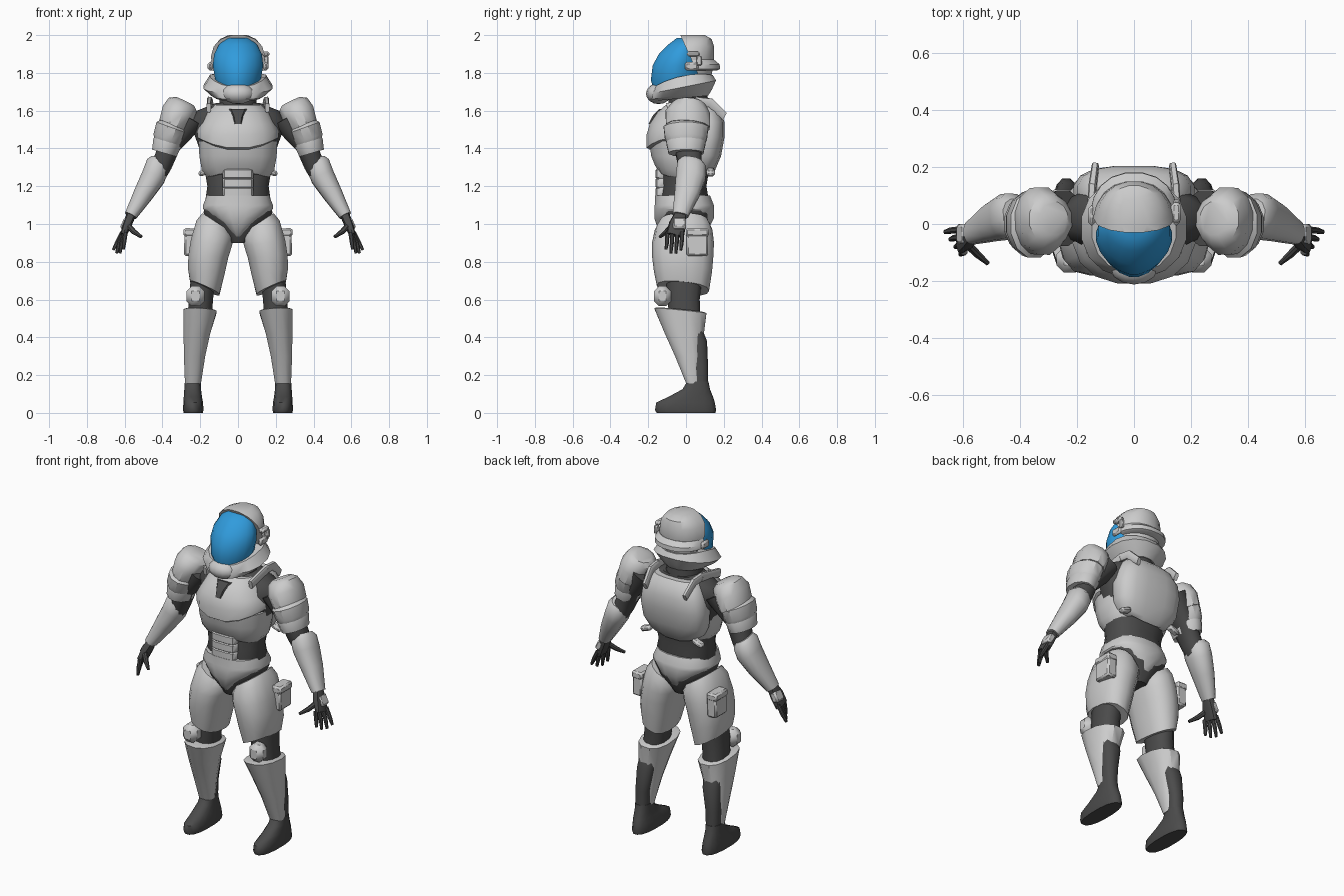
import bpy, bmesh, math
from mathutils import Vector


def material(name, rgb):
    m = bpy.data.materials.new(name)
    m.diffuse_color = (*rgb, 1)
    return m


DARK = material("dark_fabric", (0.07, 0.07, 0.07))
BLUE = material("blue_visor", (0.03, 0.33, 0.72))


def finish(bm, name, mat=None, mirror=False, bevel=0, angle=38):
    bmesh.ops.recalc_face_normals(bm, faces=bm.faces)
    me = bpy.data.meshes.new(name)
    bm.to_mesh(me)
    bm.free()
    ob = bpy.data.objects.new(name, me)
    bpy.context.collection.objects.link(ob)
    if mat:
        me.materials.append(mat)
    if bevel:
        b = ob.modifiers.new("bevel", "BEVEL")
        b.width, b.segments = bevel, 1
    if mirror:
        m = ob.modifiers.new("mirror", "MIRROR")
        m.use_mirror_merge = False
    bpy.ops.object.select_all(action="DESELECT")
    ob.select_set(True)
    bpy.context.view_layer.objects.active = ob
    bpy.ops.object.shade_smooth_by_angle(angle=math.radians(angle))
    return ob


def skin(name, loops, cut=None, **kw):
    bm = bmesh.new()
    rows = [[bm.verts.new(p) for p in lp] for lp in loops]
    n = len(rows[0])
    for a, b in zip(rows, rows[1:]):
        for i in range(n):
            j = (i + 1) % n
            bm.faces.new((a[i], a[j], b[j], b[i]))
    bm.faces.new(rows[0])
    bm.faces.new(rows[-1])
    if cut:
        bmesh.ops.bisect_plane(bm, geom=bm.verts[:] + bm.edges[:] + bm.faces[:],
                               plane_co=cut[0], plane_no=cut[1], clear_outer=True)
        bmesh.ops.holes_fill(bm, edges=[e for e in bm.edges if e.is_boundary])
    return finish(bm, name, **kw)


def oval(n, p):
    pts = []
    for i in range(n):
        a = 2 * math.pi * (i + 0.5) / n
        c, s = math.cos(a), math.sin(a)
        pts.append((math.copysign(abs(c) ** (2 / p), c), math.copysign(abs(s) ** (2 / p), s)))
    return pts


def stack(name, rings, n=16, p=2.4, **kw):
    """Level rings (z, x0, x1, y0, y1, slope in x, slope in y, rise at the sides)."""
    loops = []
    for z, x0, x1, y0, y1, *sl in rings:
        sx, sy, rise = (sl + [0, 0, 0])[:3]
        rx, ry = (x1 - x0) / 2, (y1 - y0) / 2
        loops.append([((x0 + x1) / 2 + u * rx, (y0 + y1) / 2 + v * ry,
                       z + sx * u * rx + sy * v * ry + rise * u * u) for u, v in oval(n, p)])
    return skin(name, loops, **kw)


def limb(name, rings, n=12, p=2.3, **kw):
    """Rings (x, y, z, rx, ry) set square to the line from first to last."""
    axis = (Vector(rings[0][:3]) - Vector(rings[-1][:3])).normalized()
    q = Vector((0, 0, 1)).rotation_difference(axis)
    return skin(name, [[Vector((x, y, z)) + q @ Vector((u * rx, v * ry, 0)) for u, v in oval(n, p)]
                       for x, y, z, rx, ry in rings], mirror=True, **kw)


def box(name, c, s, tilt=0, bevel=0.01, **kw):
    bm = bmesh.new()
    bmesh.ops.create_cube(bm, size=1)
    for v in bm.verts:
        x, y, z = (v.co[i] * s[i] for i in range(3))
        v.co = (c[0] + x * math.cos(tilt) + z * math.sin(tilt), c[1] + y,
                c[2] - x * math.sin(tilt) + z * math.cos(tilt))
    return finish(bm, name, bevel=bevel, **kw)


def ball(name, c, r, **kw):
    bm = bmesh.new()
    bmesh.ops.create_uvsphere(bm, u_segments=14, v_segments=8, radius=1)
    for v in bm.verts:
        v.co = [c[i] + v.co[i] * r[i] for i in range(3)]
    return finish(bm, name, **kw)


def sym(rings):
    return [(r[0], -r[1], r[1], *r[2:4], 0, *r[4:]) for r in rings]


# Helmet: visor, shell cut open at the front, rear brim, jaw guard
stack("visor", sym([(1.69, .10, -.165, .08), (1.76, .122, -.188, .08), (1.84, .135, -.178, .09),
                    (1.90, .128, -.145, .09), (1.95, .102, -.095, .08), (1.984, .06, -.05, .06)]),
      n=20, p=1.75, mat=BLUE)
face_cut = (Vector((0, -.03, 2.0)), Vector((0, -.91, -.41)))
stack("helmet_shell", sym([(1.72, .115, -.16, .12), (1.80, .138, -.19, .14), (1.88, .147, -.18, .15),
                           (1.94, .13, -.14, .15), (1.98, .095, -.08, .136), (2.0, .05, -.04, .10)]),
      n=20, p=2.2, cut=face_cut)
stack("helmet_brim", sym([(1.812, .145, -.16, .165), (1.82, .156, -.17, .182), (1.845, .156, -.17, .18),
                          (1.87, .14, -.15, .15)]), n=20, p=2.3, cut=face_cut)
stack("jaw_guard", sym([(1.665, .115, -.175, .12, .10), (1.685, .145, -.195, .14, .16),
                        (1.725, .187, -.19, .162, .2), (1.755, .15, -.17, .145, .2, .03)]), n=16, p=2.2)
ball("chin_guard", (0, -.145, 1.69), (.088, .067, .055))
box("helmet_lamp", (.148, .04, 1.90), (.035, .07, .028))
box("helmet_lamp_arm", (.15, .07, 1.865), (.022, .03, .05), bevel=.005)
box("ear_block", (.148, .03, 1.835), (.025, .07, .045), mirror=True)

# Undersuit body and neck
stack("undersuit_body", sym([(.90, .05, -.10, .08), (1.0, .15, -.145, .13), (1.06, .185, -.15, .135),
                             (1.2, .165, -.13, .11), (1.32, .185, -.13, .13), (1.42, .215, -.11, .14),
                             (1.54, .26, -.10, .14), (1.60, .22, -.07, .13), (1.64, .12, -.07, .12)]),
      mat=DARK)
stack("neck", sym([(1.58, .11, -.10, .13), (1.72, .09, -.09, .11)]), p=2, mat=DARK)

# Chest and back armour
stack("rib_plate", sym([(1.275, .165, -.145, .12, 0, -.03), (1.315, .195, -.168, .14, 0, -.03),
                        (1.36, .208, -.187, .16), (1.44, .212, -.198, .17)]))
stack("chest_plate", sym([(1.39, .205, -.195, .165, 0, .06), (1.40, .218, -.212, .175, 0, .06),
                          (1.47, .22, -.212, .18, 0, .025), (1.53, .20, -.195, .19), (1.59, .17, -.155, .17),
                          (1.63, .13, -.11, .14)]))
stack("back_plate", sym([(1.25, .15, .02, .13, 0, .03), (1.27, .175, .02, .15, 0, .03),
                         (1.36, .205, .0, .187), (1.46, .215, .0, .205), (1.54, .20, .0, .205),
                         (1.60, .17, .0, .182), (1.63, .14, .0, .155)]), p=2.8)
stack("collar_notch", [(1.53, -.02, .02, -.199, -.12), (1.57, -.028, .028, -.18, -.1),
                       (1.61, -.05, .05, -.142, -.05)], n=8, p=6, mat=DARK)
limb("shoulder_strap_front", [(.15, .07, 1.65, .014, .025), (.155, -.10, 1.615, .012, .025)], n=8, p=4)
limb("shoulder_strap_back", [(.15, .05, 1.65, .014, .025), (.145, .13, 1.642, .014, .025),
                             (.135, .205, 1.57, .012, .022)], n=8, p=4)
box("back_clip", (.175, .13, 1.275), (.07, .045, .03), tilt=.35, mirror=True)

# Abdomen plates
for i in range(3):
    z = 1.143 + i * .049
    stack("abdomen_plate", [(z, -.081, .081, -.157, -.03), (z + .005, -.084, .084, -.163, -.03),
                            (z + .044, -.084, .084, -.163, -.03), (z + .049, -.081, .081, -.157, -.03)],
          n=12, p=4)

# Pelvis armour
stack("pelvis_armour", sym([(.935, .03, -.12, .085), (.97, .065, -.15, .12), (1.03, .14, -.17, .15),
                            (1.08, .188, -.17, .152), (1.10, .188, -.168, .15), (1.15, .168, -.166, .13)]))

# Legs
stack("thigh_armour", [(1.01, .04, .19, -.14, .12, .65), (.97, .022, .222, -.165, .14, .5),
                       (.90, .03, .252, -.18, .148, .15), (.83, .05, .264, -.18, .145, .1),
                       (.75, .07, .268, -.17, .138, .2), (.66, .097, .255, -.155, .122, .45, -.1)],
      n=14, mirror=True)
stack("knee_joint", [(.74, .12, .25, -.11, .09), (.60, .13, .262, -.10, .075), (.48, .14, .27, -.09, .08)],
      n=12, mat=DARK, mirror=True)
box("knee_pad", (.225, -.125, .618), (.094, .09, .105), bevel=.026, mirror=True)
stack("shin_armour", [(.545, .12, .28, -.155, .10, .05, -.1), (.54, .11, .292, -.172, .112, .05, -.1),
                      (.42, .145, .29, -.115, .098), (.30, .172, .288, -.06, .09),
                      (.155, .195, .282, 0, .08)], n=12, mirror=True)
stack("calf", [(.45, .16, .275, 0, .085), (.38, .168, .278, 0, .113), (.25, .195, .28, .02, .118),
               (.13, .2, .278, .02, .118)], n=12, mat=DARK, mirror=True)
stack("boot", [(0, .185, .288, -.158, .158), (.015, .182, .292, -.167, .162), (.055, .184, .29, -.16, .155),
               (.085, .19, .288, -.095, .145), (.125, .195, .285, -.02, .128), (.165, .197, .282, .005, .12)],
      n=16, p=2.4, mat=DARK, mirror=True, angle=50)
box("thigh_pouch", (.252, .06, .90), (.065, .115, .14), tilt=-.03, mirror=True)
box("pouch_flap", (.254, .06, .955), (.07, .122, .045), tilt=-.03, mirror=True)

# Arms
limb("shoulder_armour", [(.28, .02, 1.648, .055, .06), (.292, .015, 1.632, .085, .09),
                         (.318, .01, 1.585, .092, .122), (.345, .01, 1.515, .082, .12)], p=2)
limb("upper_arm_plate", [(.34, .0, 1.53, .07, .10), (.35, .0, 1.51, .09, .122), (.372, 0, 1.45, .083, .115),
                         (.378, 0, 1.425, .072, .10)], p=2)
limb("lower_arm_plate", [(.365, 0, 1.46, .07, .10), (.375, 0, 1.43, .079, .108), (.39, 0, 1.375, .07, .095)],
     p=2)
limb("upper_arm", [(.25, .02, 1.56, .08, .10), (.36, .01, 1.42, .06, .075), (.40, .02, 1.32, .056, .065),
                   (.44, .03, 1.24, .05, .06)], mat=DARK)
limb("forearm_armour", [(.415, .03, 1.335, .05, .06), (.425, .03, 1.31, .066, .08),
                        (.448, .025, 1.25, .066, .082), (.50, .005, 1.16, .054, .068),
                        (.568, -.03, 1.045, .034, .043)])
box("hand_plate", (.595, -.035, 1.0), (.04, .07, .065), tilt=-.45, mirror=True)

# Gloves
limb("palm", [(.565, -.03, 1.05, .025, .032), (.585, -.045, 1.0, .024, .045), (.608, -.058, .94, .017, .048)],
     n=10, p=2.8, mat=DARK)
for i, tip in enumerate([.862, .845, .845, .865]):
    y = -.02 - i * .026
    x = .018 * (1.5 - i)
    limb("finger", [(.604 + x * .3, y, .955, .013, .012), (.622 + x * .7, y - .003, .90, .012, .0115),
                    (.634 + x, y - .008, tip, .008, .008)], n=8, mat=DARK)
limb("thumb", [(.585, -.07, .995, .016, .015), (.55, -.105, .958, .014, .013), (.512, -.138, .932, .008, .008)],
     n=8, mat=DARK)
